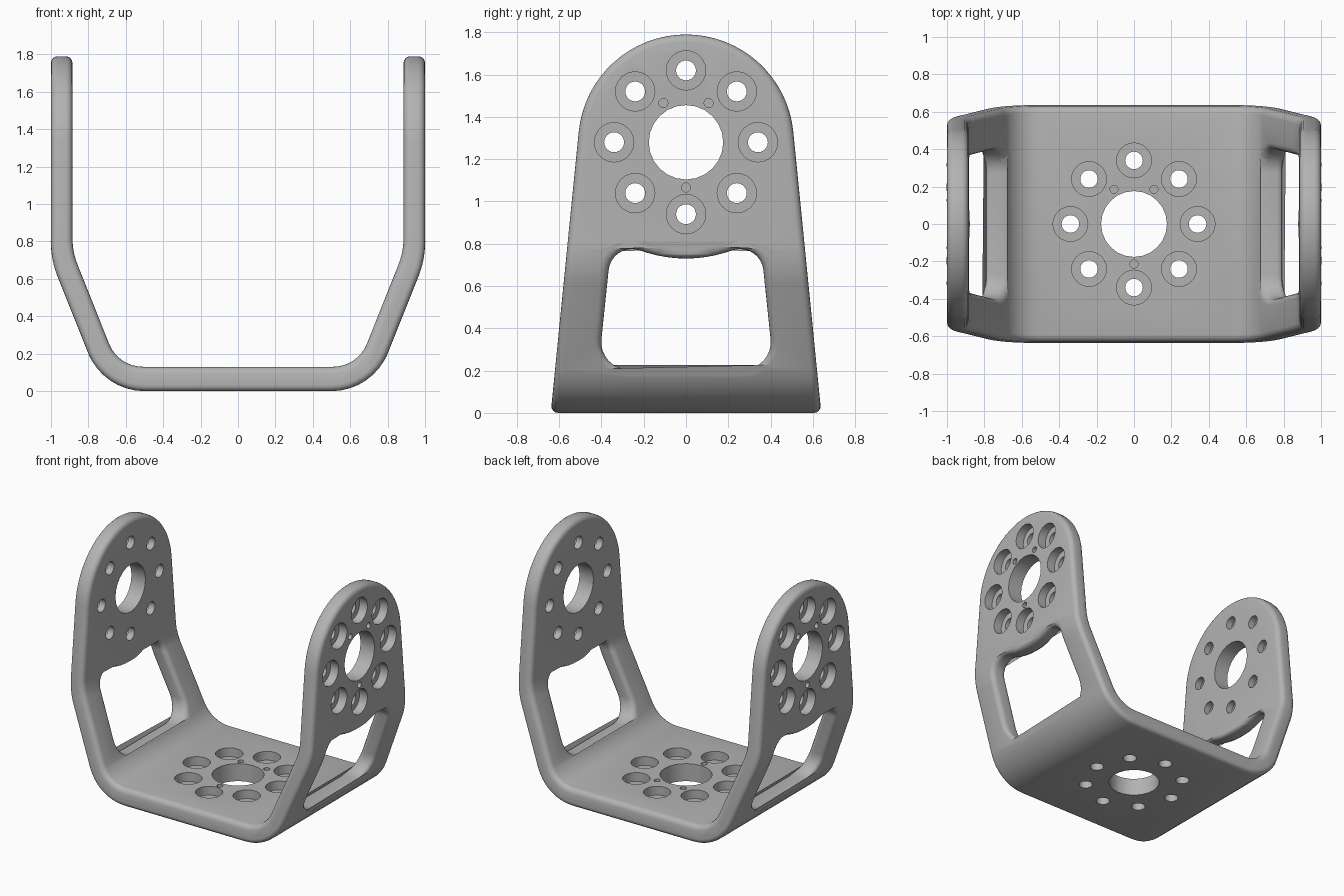
import bpy, bmesh
from math import sin, cos, pi, radians, tan
from mathutils import Vector, Matrix

if "Cube" in bpy.data.objects:
    bpy.data.objects.remove(bpy.data.objects["Cube"], do_unlink=True)

grey = bpy.data.materials.new("light_grey_metal")
grey.use_nodes = True
grey.diffuse_color = (0.45, 0.45, 0.45, 1)
grey.node_tree.nodes["Principled BSDF"].inputs["Base Color"].default_value = grey.diffuse_color


def make_object(name, bm):
    bmesh.ops.recalc_face_normals(bm, faces=bm.faces)
    mesh = bpy.data.meshes.new(name)
    bm.to_mesh(mesh)
    bm.free()
    mesh.materials.append(grey)
    obj = bpy.data.objects.new(name, mesh)
    bpy.context.collection.objects.link(obj)
    return obj


def fillet(corners, steps=8):
    """Closed outline with each (a, b, radius) corner rounded."""
    out = []
    for i, (a, b, r) in enumerate(corners):
        p = Vector((a, b))
        if r == 0:
            out.append(p)
            continue
        d0 = (Vector(corners[i - 1][:2]) - p).normalized()
        d1 = (Vector(corners[(i + 1) % len(corners)][:2]) - p).normalized()
        half = d0.angle(d1) / 2
        centre = p + (d0 + d1).normalized() * (r / sin(half))
        v0 = p + d0 * (r / tan(half)) - centre
        v1 = p + d1 * (r / tan(half)) - centre
        turn = v0.angle(v1)
        for k in range(steps + 1):
            t = k / steps
            out.append(centre + (v0 * sin((1 - t) * turn) + v1 * sin(t * turn)) / sin(turn))
    return out


def prism(name, outline, axis, half):
    """Extrude an outline symmetrically along x or y."""
    bm = bmesh.new()
    place = (lambda p, d: (p.x, d, p.y)) if axis == "y" else (lambda p, d: (d, p.x, p.y))
    face = bm.faces.new([bm.verts.new(place(p, -half)) for p in outline])
    moved = bmesh.ops.extrude_face_region(bm, geom=[face])["geom"]
    bmesh.ops.translate(bm, verts=[v for v in moved if isinstance(v, bmesh.types.BMVert)],
                        vec=place(Vector((0, 0)), 2 * half))
    return make_object(name, bm)


def apply(obj, kind, **settings):
    mod = obj.modifiers.new(kind.lower(), kind)
    for key, value in settings.items():
        setattr(mod, key, value)
    bpy.context.view_layer.objects.active = obj
    bpy.ops.object.modifier_apply(modifier=mod.name)


def combine(obj, tool, operation):
    apply(obj, "BOOLEAN", object=tool, operation=operation, solver="EXACT")
    bpy.data.objects.remove(tool, do_unlink=True)


# Bent U-shaped strip
half_u = [(0.72, 0, 0.326), (1, 0.70, 0.5), (1, 2, 0),
          (0.885, 2, 0), (0.885, 0.745, 0.385), (0.64, 0.13, 0.195)]
u_shape = half_u + [(-x, z, r) for x, z, r in reversed(half_u)]
bracket = prism("bracket", fillet(u_shape), "y", 1)

# Tapered, round-topped side outline
lean = radians(5.7)
dome = [Vector((0.51 * cos(a), 1.28 + 0.51 * sin(a)))
        for a in (lean + (pi - 2 * lean) * k / 32 for k in range(33))]
outline = [Vector((-0.64, -0.001)), Vector((0.64, -0.001))] + dome
combine(bracket, prism("side_outline", outline, "x", 1.5), "INTERSECT")

# Windows through the sloped lower arms
window = [(-0.415, 0.205, 0.13), (0.415, 0.205, 0.13), (0.352, 0.81, 0.11),
          (0, 0.70, 0.63), (-0.352, 0.81, 0.11)]
combine(bracket, prism("window_cutter", fillet(window), "x", 1.5), "DIFFERENCE")

# Rounded rims
apply(bracket, "BEVEL", width=0.035, segments=4, limit_method="ANGLE",
      angle_limit=radians(35), use_clamp_overlap=False)


def bore(bm, frame, x, y, rings, sides):
    """Stepped cylinder cutter made of (radius, depth) rings."""
    loops = [[bm.verts.new(frame @ Vector((x + r * cos(2 * pi * k / sides),
                                           y + r * sin(2 * pi * k / sides), d)))
              for k in range(sides)] for r, d in rings]
    bm.faces.new(loops[0])
    bm.faces.new(loops[-1])
    for low, high in zip(loops, loops[1:]):
        for k in range(sides):
            n = (k + 1) % sides
            bm.faces.new((low[k], low[n], high[n], high[k]))


# Horn mounting holes: centre, counterbored ring and three pin sockets
arm = Matrix(((0, 0, 1, 1), (1, 0, 0, 0), (0, 1, 0, 1.28), (0, 0, 0, 1)))
frames = [Matrix.Translation((0, 0, 0.13)), arm, Matrix.Rotation(pi, 4, "Z") @ arm]
bm = bmesh.new()
for frame in frames:
    bore(bm, frame, 0, 0, [(0.176, 0.1), (0.176, -0.2)], 24)
    for k in range(8):
        a = k * pi / 4
        bore(bm, frame, 0.34 * cos(a), 0.34 * sin(a),
             [(0.093, 0.1), (0.093, -0.065), (0.047, -0.065), (0.047, -0.2)], 24)
    for a in (pi / 3, 2 * pi / 3, 3 * pi / 2):
        bore(bm, frame, 0.214 * cos(a), 0.214 * sin(a), [(0.022, 0.1), (0.022, -0.04)], 12)
combine(bracket, make_object("hole_cutters", bm), "DIFFERENCE")

# Smooth shading with crisp hole edges
bpy.ops.object.select_all(action="DESELECT")
bracket.select_set(True)
bpy.context.view_layer.objects.active = bracket
bpy.ops.object.shade_smooth_by_angle(angle=radians(30))
